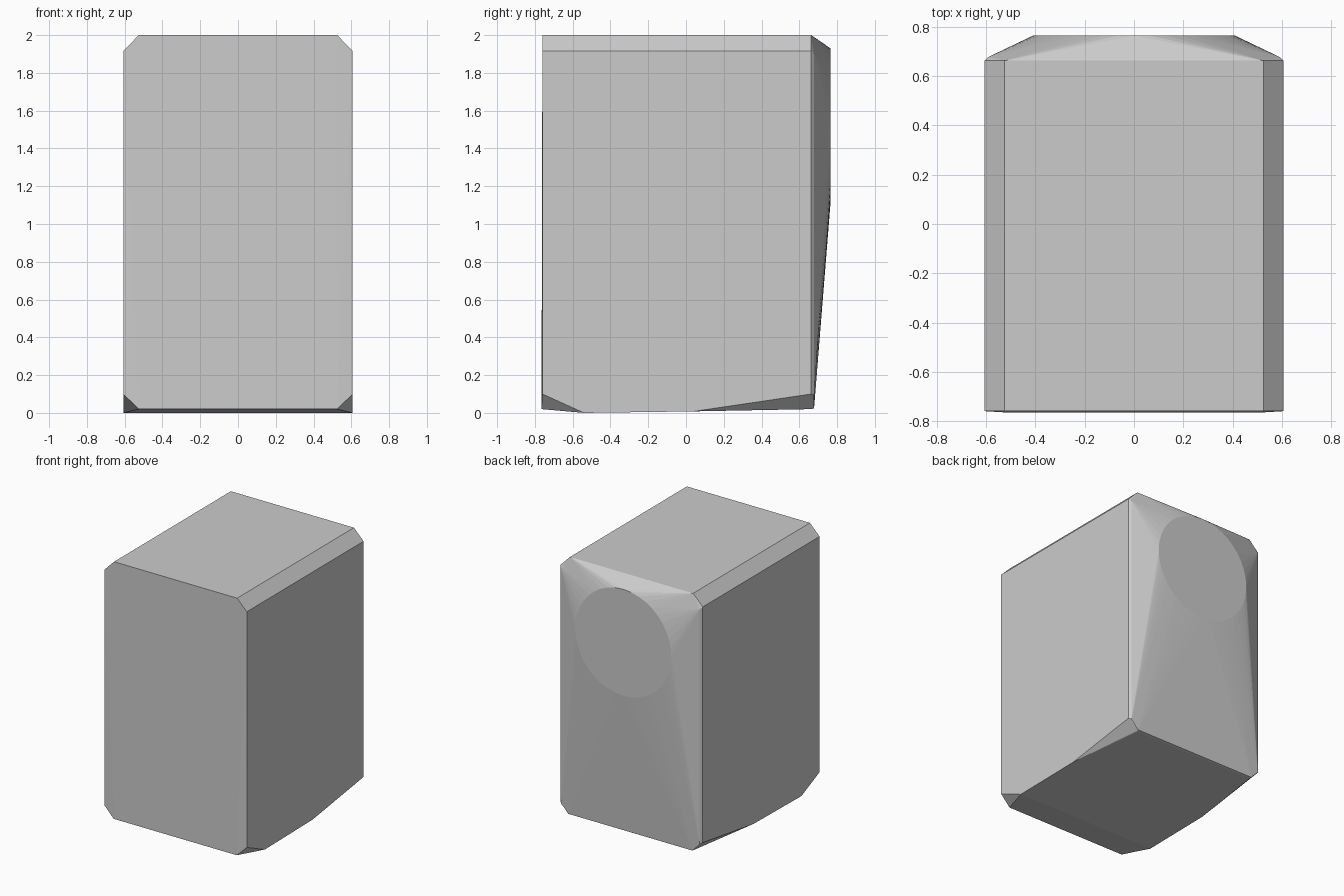
import bpy, bmesh, math

if "Cube" in bpy.data.objects:
    bpy.data.objects.remove(bpy.data.objects["Cube"])

bm = bmesh.new()


def mirrored(x, y, z):
    for s in (-1, 1):
        bm.verts.new((s * x, y, z))


# Cabinet: chamfered profile at the front and at the back
for y in (-0.76, 0.663):
    mirrored(0.525, y, 2.0)
    mirrored(0.607, y, 1.917)
    mirrored(0.607, y, 0.10)
    mirrored(0.525, y, 0.02)

# Slight bulge at the foot of the front panel
mirrored(0.525, -0.765, 0.02)

# Belly edges of the underside, lowest near the front
mirrored(0.607, -0.54, 0.0)
mirrored(0.607, 0.04, 0.008)

# Thin strip framing the back panel
mirrored(0.592, 0.678, 1.90)
mirrored(0.592, 0.678, 0.09)
mirrored(0.53, 0.678, 0.024)

# Round flat boss on the back
N = 40
for i in range(N):
    a = math.tau * i / N
    bm.verts.new((0.41 * math.cos(a), 0.765, 1.52 + 0.41 * math.sin(a)))

# Stretch one skin over everything
res = bmesh.ops.convex_hull(bm, input=bm.verts[:])
loose = [v for v in bm.verts if not v.link_faces]
bmesh.ops.delete(bm, geom=loose, context='VERTS')
bmesh.ops.dissolve_limit(bm, angle_limit=math.radians(0.1),
                         verts=bm.verts[:], edges=bm.edges[:])
bmesh.ops.recalc_face_normals(bm, faces=bm.faces[:])

mesh = bpy.data.meshes.new("cabinet_body")
bm.to_mesh(mesh)
bm.free()
body = bpy.data.objects.new("cabinet_body", mesh)
bpy.context.collection.objects.link(body)
